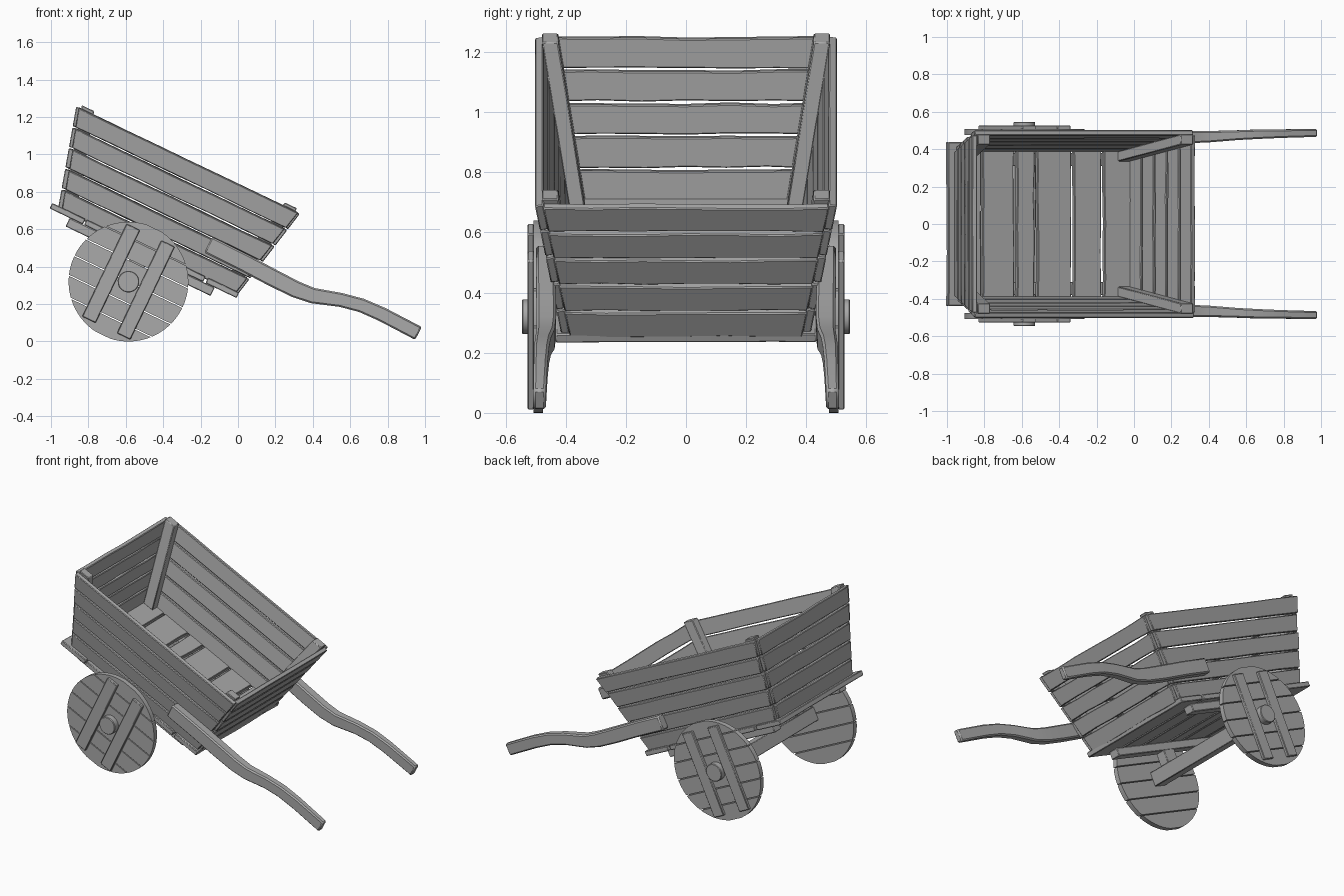
import bpy, bmesh, math, random
from mathutils import Vector

random.seed(4)
cube = bpy.data.objects.get("Cube")
if cube:
    bpy.data.objects.remove(cube)

wood = bpy.data.materials.new("grey_wood")
wood.use_nodes = True
GREY = (0.4, 0.4, 0.4, 1)
wood.diffuse_color = GREY
bsdf = wood.node_tree.nodes["Principled BSDF"]
bsdf.inputs["Base Color"].default_value = GREY
bsdf.inputs["Roughness"].default_value = 0.8

TILT = math.radians(25.6)
C, S = math.cos(TILT), math.sin(TILT)


def P(u, y, v):
    """Cart space (along, across, up) to world space."""
    return Vector((-1 + C * u + S * v, y, 0.73 - S * u + C * v))


def finish(name, bm, bevel=0.004):
    bmesh.ops.remove_doubles(bm, verts=bm.verts, dist=1e-5)
    bmesh.ops.recalc_face_normals(bm, faces=bm.faces)
    mesh = bpy.data.meshes.new(name)
    bm.to_mesh(mesh)
    bm.free()
    mesh.materials.append(wood)
    obj = bpy.data.objects.new(name, mesh)
    bpy.context.collection.objects.link(obj)
    if bevel:
        mod = obj.modifiers.new("worn_edges", "BEVEL")
        mod.width = bevel
        mod.segments = 1
        mod.limit_method = "ANGLE"
        mod.angle_limit = math.radians(40)
    bpy.ops.object.select_all(action="DESELECT")
    obj.select_set(True)
    bpy.context.view_layer.objects.active = obj
    bpy.ops.object.shade_smooth_by_angle(angle=math.radians(35))
    return obj


def loft(name, sections, bevel=0.004):
    """Closed skin through a list of equal-sized cross-sections."""
    bm = bmesh.new()
    rings = [[bm.verts.new(p) for p in sec] for sec in sections]
    n = len(rings[0])
    for a, b in zip(rings, rings[1:]):
        for i in range(n):
            j = (i + 1) % n
            bm.faces.new((a[i], a[j], b[j], b[i]))
    bm.faces.new(rings[0])
    bm.faces.new(rings[-1])
    return finish(name, bm, bevel)


def plank(name, low_a, low_b, up_a, up_b, thick, wave=0.004, cuts=6):
    """Board between a lower and an upper edge, with uneven edges."""
    rise = (up_a - low_a).normalized()
    secs = []
    for i in range(cuts + 1):
        t = i / cuts
        k = wave if 0 < i < cuts else wave * 0.4
        lo = low_a.lerp(low_b, t) + rise * random.uniform(0, k)
        hi = up_a.lerp(up_b, t) - rise * random.uniform(0, k)
        secs.append((lo, hi, hi + thick, lo + thick))
    return loft(name, secs)


def block(name, u0, u1, y0, y1, v0, v1):
    return loft(name, [[P(u, y0, v0), P(u, y1, v0), P(u, y1, v1), P(u, y0, v1)]
                       for u in (u0, u1)])


# Sloping box walls: inner half width and both ends as a function of height
H = 0.54
ROWS = 5
GAP = 0.003


def half(v):
    return 0.385 + 0.09 * v / H


def back_u(v):
    return 0.06 - 0.15 * v / H


def front_u(v):
    return 1.09 + 0.115 * v / H


for row in range(ROWS):
    v0, v1 = H * row / ROWS + GAP, H * (row + 1) / ROWS - GAP
    # Side boards
    for side, tag in ((1, "left"), (-1, "right")):
        thick = P(0, side * 0.028, -0.005) - P(0, 0, 0)
        e0, e1 = random.uniform(-0.008, 0.008), random.uniform(-0.006, 0.006)
        plank(f"{tag}_side_board_{row + 1}",
              P(back_u(v0) + e0, side * half(v0), v0), P(front_u(v0) + e1, side * half(v0), v0),
              P(back_u(v1) + e0, side * half(v1), v1), P(front_u(v1) + e1, side * half(v1), v1),
              thick)
    # End boards
    for tag, end, out in (("tall_end", back_u, -1), ("handle_end", front_u, 1)):
        thick = P(out * 0.028, 0, -0.006) - P(0, 0, 0)
        s = -out * 0.012
        plank(f"{tag}_board_{row + 1}",
              P(end(v0) + s, -half(v0), v0), P(end(v0) + s, half(v0), v0),
              P(end(v1) + s, -half(v1), v1), P(end(v1) + s, half(v1), v1), thick, 0.006)

# Floor boards, laid across
for i, (u0, u1) in enumerate(((0, 0.2), (0.205, 0.395), (0.408, 0.515),
                              (0.53, 0.733), (0.746, 0.913), (0.926, 1.11))):
    w = 0.435 + random.uniform(-0.012, 0.01)
    plank(f"floor_board_{i + 1}", P(u0, -w, -0.02), P(u0, w, -0.02),
          P(u1, -w, -0.02), P(u1, w, -0.02), P(0, 0, 0.032) - P(0, 0, 0), 0.007)

# Wheel placement in cart space
WU, WV, R = 0.551, -0.191, 0.32
block("axle", WU - 0.045, WU + 0.045, -0.48, 0.48, WV - 0.045, WV + 0.045)


def wheel_board(name, t0, t1, y0, y1):
    """Slice of a disc between two heights."""
    a0, a1 = math.asin(t0 / R), math.asin(t1 / R)
    angles = [a0 + (a1 - a0) * i / 8 for i in range(9)]
    rim = [(R * math.cos(a), R * math.sin(a)) for a in angles]
    rim += [(-x, t) for x, t in reversed(rim)]
    bm = bmesh.new()
    near = [bm.verts.new(P(WU + x, y0, WV + t)) for x, t in rim]
    far = [bm.verts.new(P(WU + x, y1, WV + t)) for x, t in rim]
    bm.faces.new(near)
    bm.faces.new(far)
    for i in range(len(rim)):
        j = (i + 1) % len(rim)
        bm.faces.new((near[i], near[j], far[j], far[i]))
    finish(name, bm, 0)


for side, tag in ((1, "left"), (-1, "right")):
    # Wheel: boards, two cleats and a round hub
    for i in range(6):
        t0, t1 = -R + i * R / 3, -R + (i + 1) * R / 3
        wheel_board(f"{tag}_wheel_board_{i + 1}", max(t0 + 0.003, -R), min(t1 - 0.003, R),
                    side * 0.475, side * 0.507)
    for i, off in enumerate((-0.103, 0.103)):
        block(f"{tag}_wheel_cleat_{i + 1}", WU + off - 0.04, WU + off + 0.04,
              side * 0.505, side * 0.527, WV - 0.275, WV + 0.275)
    ring = [(0.058 * math.cos(a), 0.058 * math.sin(a))
            for a in (math.tau * k / 20 for k in range(20))]
    loft(f"{tag}_wheel_hub", [[P(WU + x, side * y, WV + z) for x, z in ring]
                              for y in (0.5, 0.546)])

    # Underside rail and the bracket holding the axle
    block(f"{tag}_rail", 0.12, 0.98, side * 0.31, side * 0.38, -0.07, -0.02)
    block(f"{tag}_axle_bracket", WU - 0.045, WU + 0.045, side * 0.31, side * 0.38,
          WV + 0.04, -0.065)

    # Corner posts inside the box
    for end_tag, end, d in (("tall_end", back_u, 1), ("handle_end", front_u, -1)):
        secs = []
        for v in (0.01, H + 0.012):
            u0, u1 = end(v) + d * 0.012, end(v) + d * 0.085
            y0, y1 = side * (half(v) + 0.002), side * (half(v) - 0.052)
            secs.append([P(u0, y0, v), P(u1, y0, v), P(u1, y1, v), P(u0, y1, v)])
        loft(f"{tag}_{end_tag}_post", secs)

    # Curved handle: x, z, y, height and thickness along its length
    path = [(-0.16, 0.517, 0.468, 0.094, 0.06), (0.016, 0.43, 0.467, 0.094, 0.062),
            (0.19, 0.338, 0.465, 0.094, 0.064), (0.31, 0.278, 0.465, 0.09, 0.064),
            (0.40, 0.245, 0.467, 0.083, 0.06), (0.55, 0.222, 0.475, 0.075, 0.052),
            (0.66, 0.193, 0.48, 0.075, 0.05), (0.77, 0.145, 0.483, 0.077, 0.046),
            (0.965, 0.043, 0.487, 0.077, 0.042)]
    secs = []
    for i, (x, z, y, h, t) in enumerate(path):
        a, b = path[max(i - 1, 0)], path[min(i + 1, len(path) - 1)]
        d = Vector((b[0] - a[0], 0, b[1] - a[1])).normalized()
        up = Vector((-d.z, 0, d.x)) * h / 2
        wide = Vector((0, t / 2, 0))
        c = Vector((x, side * y, z))
        secs.append((c + up + wide, c + up - wide, c - up - wide, c - up + wide))
    loft(f"{tag}_handle", secs, 0.008)
